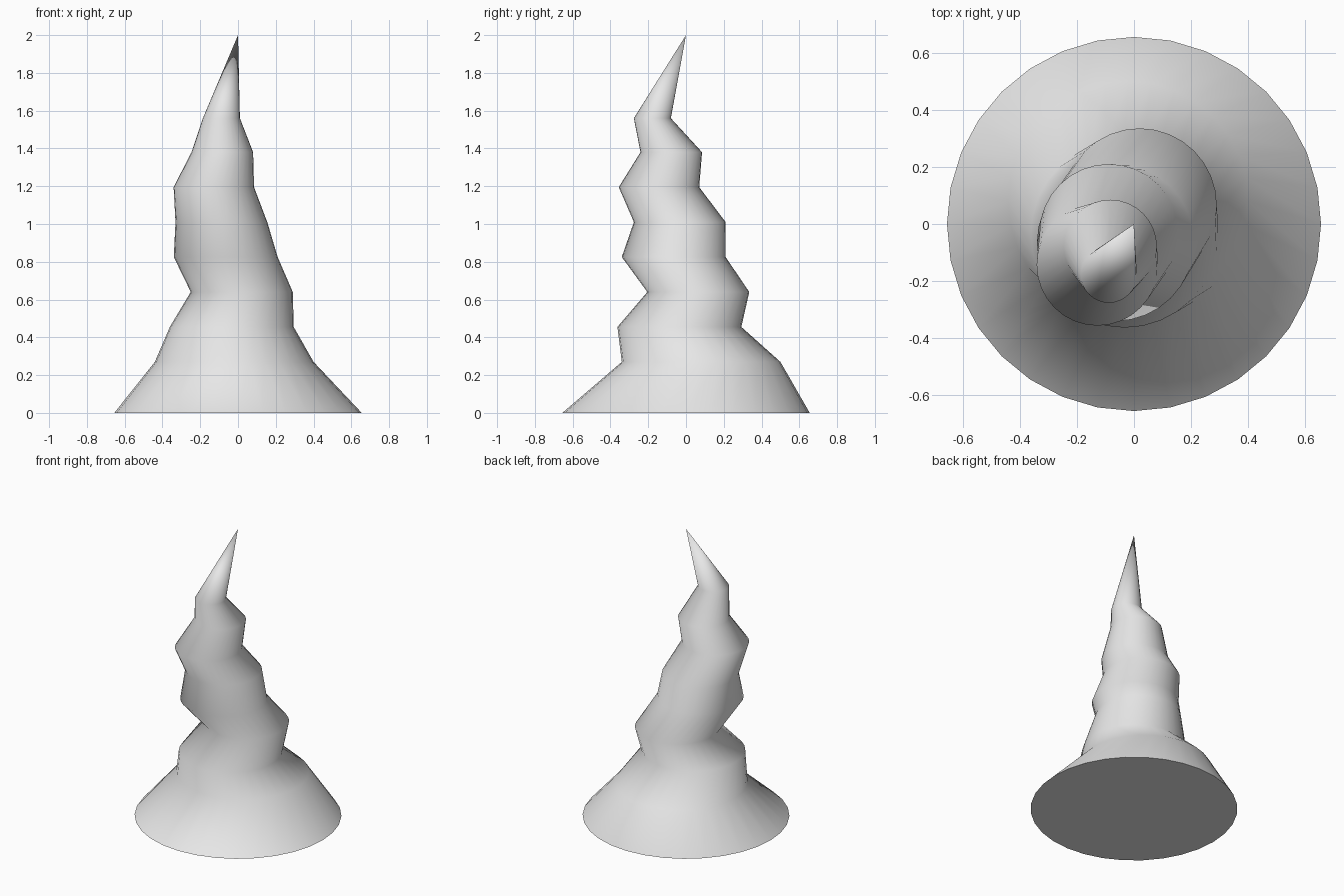
import bpy, bmesh, math

if "Cube" in bpy.data.objects:
    bpy.data.objects.remove(bpy.data.objects["Cube"])

SIDES = 32

# Ring path of the twisted horn: centre x, centre y, height, radius
RINGS = [
    (0.0, 0.0, 0.0, 0.655),
    (-0.02, 0.08, 0.27, 0.42),
    (-0.033, -0.035, 0.455, 0.328),
    (0.02, 0.065, 0.64, 0.27),
    (-0.065, -0.065, 0.825, 0.275),
    (-0.088, -0.033, 1.01, 0.243),
    (-0.128, -0.143, 1.195, 0.213),
    (-0.083, -0.078, 1.38, 0.163),
    (-0.088, -0.178, 1.56, 0.098),
]
TIP = (0.0, 0.0, 2.0)

grey = bpy.data.materials.new("plain grey")
grey.diffuse_color = (0.8, 0.8, 0.8, 1)
grey.use_nodes = True
grey.node_tree.nodes["Principled BSDF"].inputs["Base Color"].default_value = grey.diffuse_color


def ring(bm, cx, cy, z, r):
    step = math.tau / SIDES
    return [bm.verts.new((cx + r * math.cos(i * step), cy + r * math.sin(i * step), z))
            for i in range(SIDES)]


# Stacked offset rings joined into one wavy spire
bm = bmesh.new()
loops = [ring(bm, *values) for values in RINGS]
for low, high in zip(loops, loops[1:]):
    for i in range(SIDES):
        j = (i + 1) % SIDES
        bm.faces.new((low[i], low[j], high[j], high[i]))

# Pointed tip
tip = bm.verts.new(TIP)
for i in range(SIDES):
    bm.faces.new((loops[-1][i], loops[-1][(i + 1) % SIDES], tip))

for face in bm.faces:
    face.smooth = True

# Flat base with a sharp rim
base = bm.faces.new(list(reversed(loops[0])))
for edge in base.edges:
    edge.smooth = False

mesh = bpy.data.meshes.new("twisted_spire")
bm.to_mesh(mesh)
bm.free()
mesh.materials.append(grey)
spire = bpy.data.objects.new("twisted_spire", mesh)
bpy.context.collection.objects.link(spire)
